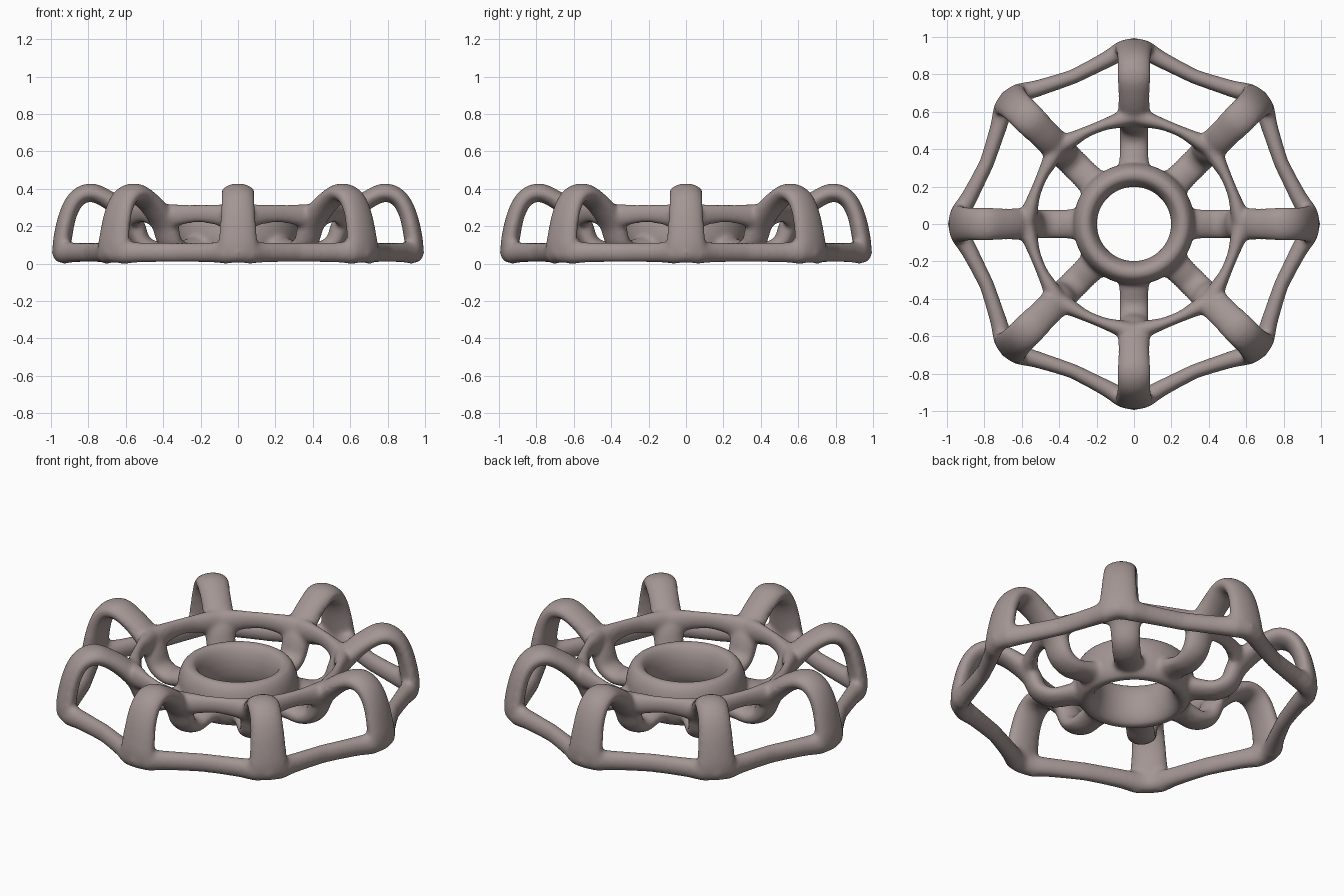
import bpy, bmesh, math
from mathutils import Vector

if "Cube" in bpy.data.objects:
    bpy.data.objects.remove(bpy.data.objects["Cube"])

bm = bmesh.new()

def catmull(pts, n):
    """Smooth a list of equal-length tuples."""
    out = []
    for i in range(len(pts) - 1):
        p0, p1, p2, p3 = pts[max(i - 1, 0)], pts[i], pts[i + 1], pts[min(i + 2, len(pts) - 1)]
        for k in range(n):
            t = k / n
            out.append(tuple(0.5 * (2 * b + (c - a) * t + (2 * a - 5 * b + 4 * c - d) * t * t
                                    + (3 * b - a - 3 * c + d) * t ** 3)
                             for a, b, c, d in zip(p0, p1, p2, p3)))
    out.append(pts[-1])
    return out

def sweep(points, sizes, side, closed=False, seg=16):
    """Elliptical tube; sizes = (half along side, half across)."""
    rings, n = [], len(points)
    for i, p in enumerate(points):
        a = points[(i - 1) % n] if closed else points[max(i - 1, 0)]
        b = points[(i + 1) % n] if closed else points[min(i + 1, n - 1)]
        across = (b - a).normalized().cross(side).normalized()
        w, h = sizes[i]
        rings.append([bm.verts.new(p + side * w * math.cos(u) + across * h * math.sin(u))
                      for u in (2 * math.pi * k / seg for k in range(seg))])
    for i in range(n if closed else n - 1):
        r, q = rings[i], rings[(i + 1) % n]
        for k in range(seg):
            bm.faces.new((r[k], r[(k + 1) % seg], q[(k + 1) % seg], q[k]))
    if not closed:
        bm.faces.new(rings[0])
        bm.faces.new(rings[-1][::-1])

def polar(r, a, z):
    return Vector((r * math.cos(a), r * math.sin(a), z))

UP = Vector((0, 0, 1))

# Spokes: arch over the rim, then dip down to the hub (r, z, half width, half thickness)
spoke = catmull([(0.945, 0.05, 0.11, 0.045), (0.94, 0.12, 0.105, 0.05), (0.91, 0.26, 0.095, 0.048),
                 (0.86, 0.35, 0.09, 0.048), (0.785, 0.38, 0.09, 0.05), (0.70, 0.345, 0.085, 0.05),
                 (0.62, 0.285, 0.085, 0.055), (0.555, 0.21, 0.085, 0.055), (0.515, 0.115, 0.08, 0.05),
                 (0.44, 0.075, 0.08, 0.045), (0.36, 0.085, 0.08, 0.05), (0.27, 0.10, 0.09, 0.06)], 5)
for i in range(8):
    a = i * math.pi / 4
    side = Vector((-math.sin(a), math.cos(a), 0))
    sweep([polar(r, a, z) for r, z, w, h in spoke], [(w, h) for r, z, w, h in spoke], side)

def ring(stations):
    """Eightfold ring from stations (angle fraction, r, z, half height, half radial)."""
    pts, sizes = [], []
    for i in range(8):
        for f, r, z, hz, hr in stations:
            pts.append(polar(r, (i + f) * math.pi / 4, z))
            sizes.append((hz, hr))
    sweep(pts, sizes, UP, closed=True)

# Outer rim, pinched between spokes
ring([(0, 0.945, 0.06, 0.055, 0.052), (0.09, 0.93, 0.06, 0.062, 0.052), (0.2, 0.893, 0.06, 0.055, 0.046),
      (0.35, 0.865, 0.06, 0.053, 0.042), (0.5, 0.852, 0.06, 0.053, 0.04), (0.65, 0.865, 0.06, 0.053, 0.042),
      (0.8, 0.893, 0.06, 0.055, 0.046), (0.91, 0.93, 0.06, 0.062, 0.052)])

# Thin inner ring
ring([(0, 0.575, 0.25, 0.07, 0.05), (0.2, 0.56, 0.258, 0.062, 0.042), (0.35, 0.555, 0.265, 0.052, 0.032),
      (0.5, 0.553, 0.268, 0.05, 0.029), (0.65, 0.555, 0.265, 0.052, 0.032), (0.8, 0.56, 0.258, 0.062, 0.042)])

# Hub
sweep([polar(0.262, k * math.pi / 24, 0.145) for k in range(48)], [(0.13, 0.064)] * 48, UP, closed=True)

bmesh.ops.recalc_face_normals(bm, faces=bm.faces)
mesh = bpy.data.meshes.new("valve_wheel")
bm.to_mesh(mesh)
bm.free()
wheel = bpy.data.objects.new("valve_wheel", mesh)
bpy.context.collection.objects.link(wheel)

# Fuse into one skin and round the joints
rm = wheel.modifiers.new("fuse", 'REMESH')
rm.mode = 'VOXEL'
rm.voxel_size = 0.012
rm.use_smooth_shade = True
sm = wheel.modifiers.new("soften", 'SMOOTH')
sm.factor = 0.5
sm.iterations = 12

mat = bpy.data.materials.new("warm_grey")
mat.diffuse_color = (0.37, 0.305, 0.295, 1)
mat.use_nodes = True
mat.node_tree.nodes["Principled BSDF"].inputs["Base Color"].default_value = mat.diffuse_color
mesh.materials.append(mat)
for p in mesh.polygons:
    p.use_smooth = True
